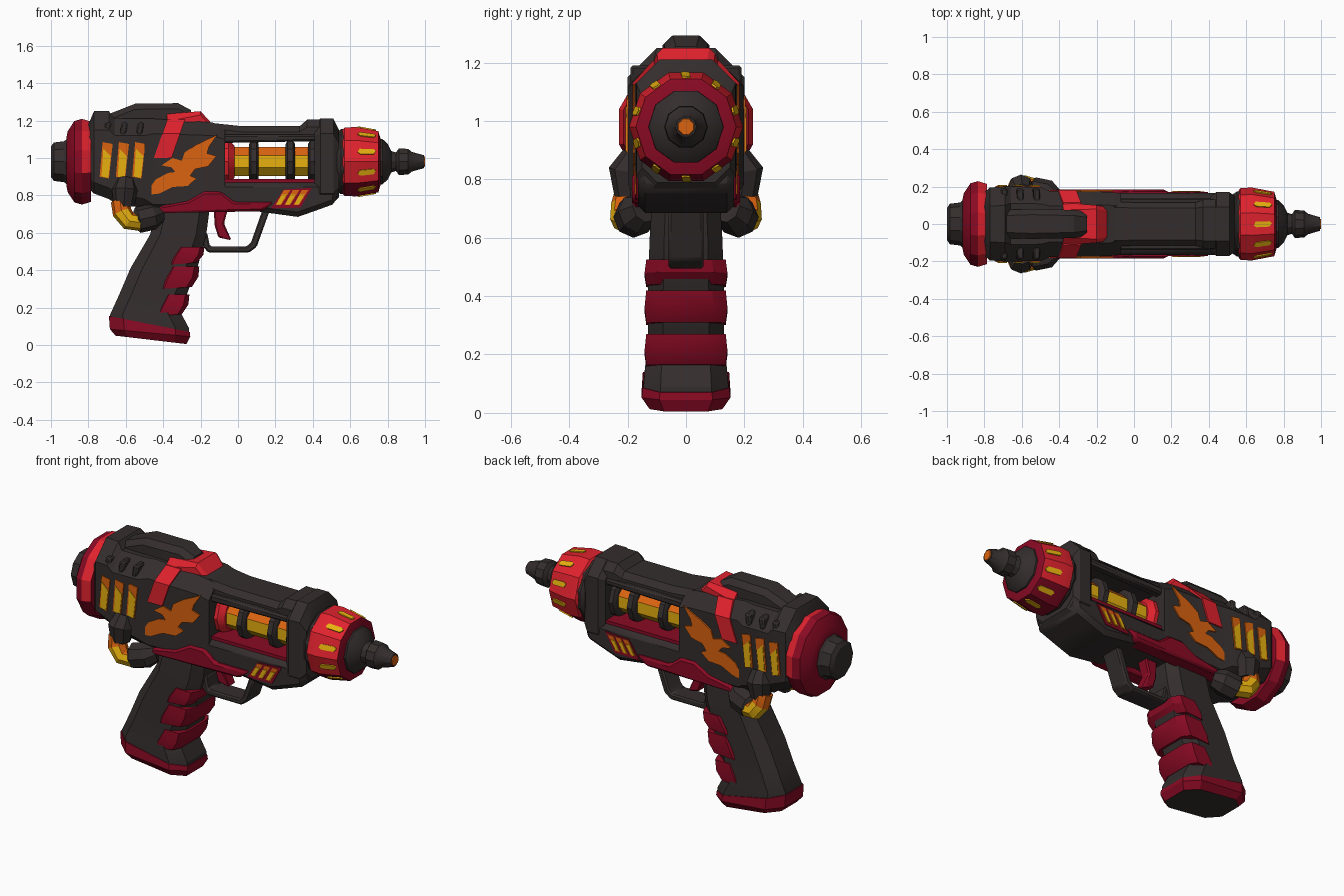
import bpy, bmesh, math
from mathutils import Vector

if "Cube" in bpy.data.objects:
    bpy.data.objects.remove(bpy.data.objects["Cube"])

COLOURS = {"charcoal": (0.034, 0.027, 0.026), "bright_red": (0.74, 0.016, 0.027),
           "crimson": (0.25, 0.003, 0.017), "orange": (0.70, 0.125, 0.005),
           "yellow": (0.84, 0.46, 0.005)}
NAMES = list(COLOURS)
MATS = []
for n, c in COLOURS.items():
    m = bpy.data.materials.new(n)
    m.diffuse_color = (*c, 1)
    m.use_nodes = True
    m.node_tree.nodes["Principled BSDF"].inputs["Base Color"].default_value = m.diffuse_color
    MATS.append(m)
AX = 0.98  # height of the barrel axis


def loft(name, rings, mat, rule=None, bevel=0):
    """Skin a list of closed rings and cap both ends; rule(centre, normal) may recolour faces."""
    bm = bmesh.new()
    vs = [[bm.verts.new(p) for p in r] for r in rings]
    n = len(vs[0])
    for a, b in zip(vs, vs[1:]):
        for i in range(n):
            bm.faces.new((a[i], a[(i + 1) % n], b[(i + 1) % n], b[i]))
    bm.faces.new(vs[0])
    bm.faces.new(vs[-1])
    bmesh.ops.recalc_face_normals(bm, faces=bm.faces)
    for f in bm.faces:
        f.normal_update()
        pick = rule(f.calc_center_median(), f.normal) if rule else None
        f.material_index = NAMES.index(pick or mat)
    me = bpy.data.meshes.new(name)
    bm.to_mesh(me)
    bm.free()
    for m in MATS:
        me.materials.append(m)
    ob = bpy.data.objects.new(name, me)
    bpy.context.collection.objects.link(ob)
    if bevel:
        mod = ob.modifiers.new("bevel", "BEVEL")
        mod.width, mod.segments, mod.limit_method = bevel, 1, "ANGLE"
    return ob


def revolve(name, prof, n, mat, rule=None, cy=0, cz=AX):
    def ring(x, r):
        return [(x, cy + r * math.sin(math.tau * (i + .5) / n), cz + r * math.cos(math.tau * (i + .5) / n))
                for i in range(n)]
    return loft(name, [ring(*p) for p in prof], mat, rule)


def prism(name, pts, y0, y1, mat, bevel=0):
    return loft(name, [[(x, y, z) for x, z in pts] for y in (y0, y1)], mat, None, bevel)


def both(name, pts, y0, y1, mat, bevel=0):
    for tag, s in (("right", -1), ("left", 1)):
        prism(f"{name}_{tag}", pts, s * y0, s * y1, mat, bevel)


def octagon(x, hw, zb, zt, ct, cb):
    half = [(hw - cb, zb), (hw, zb + cb), (hw, zt - ct), (hw - ct, zt)]
    return [(x, y, z) for y, z in half] + [(x, -y, z) for y, z in reversed(half)]


def tube(name, pts, radii, mat, n=8, rule=None):
    pts = [Vector(p) for p in pts]
    rings = []
    for i, p in enumerate(pts):
        t = (pts[min(i + 1, len(pts) - 1)] - pts[max(i - 1, 0)]).normalized()
        u = t.cross(Vector((0, 1, 0))).normalized()
        v = t.cross(u)
        rings.append([p + radii[i] * (u * math.cos(math.tau * k / n) + v * math.sin(math.tau * k / n))
                      for k in range(n)])
    return loft(name, rings, mat, rule)


# rear plug and red dome
revolve("rear_plug", [(-1, .085), (-.985, .108), (-.93, .115), (-.9, .14)], 10, "charcoal")
revolve("rear_dome", [(-.918, .13), (-.91, .17), (-.875, .225), (-.835, .237), (-.785, .222)], 12, "crimson",
        lambda c, n: "bright_red" if c.x > -.83 and n.x < .8 and n.z > -.3 else None)

# main body shell
loft("body_shell", [octagon(*s) for s in (
    (-.80, .17, .84, 1.18, .08, .06), (-.77, .195, .81, 1.25, .10, .06), (-.69, .20, .78, 1.25, .10, .06),
    (-.66, .20, .76, 1.21, .09, .06), (-.50, .198, .73, 1.21, .09, .05), (-.45, .176, .72, 1.21, .08, .03),
    (-.14, .172, .73, 1.19, .07, .03), (-.07, .165, .74, 1.17, .07, .03))], "charcoal")

# top sight hump with a red cradle
loft("top_hump", [octagon(*s) for s in (
    (-.69, .075, 1.15, 1.235, .03, .01), (-.55, .08, 1.15, 1.29, .03, .01),
    (-.32, .075, 1.15, 1.293, .03, .01), (-.25, .065, 1.15, 1.255, .03, .01))], "charcoal")
loft("red_top_cradle", [octagon(*s) for s in (
    (-.38, .115, 1.13, 1.235, .04, .01), (-.20, .10, 1.13, 1.25, .02, .01),
    (-.145, .09, 1.13, 1.19, .02, .01))], "bright_red")
band = [(.183, 1.0), (.183, 1.13), (.115, 1.205)]
band += [(-y, z) for y, z in reversed(band)]
loft("red_side_band", [[(x + .35 * (z - 1), y, z) for y, z in band] for x in (-.45, -.355)], "bright_red")

# glowing rear slots and ribs above them
for i in range(3):
    x = -.74 + i * .087
    outer = [(x, .90), (x + .05, .89), (x + .07, 1.075), (x + .016, 1.085)]
    inner = [(x + .010, .90), (x + .047, .895), (x + .06, 1.01), (x + .02, 1.05)]
    both(f"rear_slot_{i}", outer, .197, .2045, "orange")
    both(f"rear_slot_glow_{i}", inner, .20, .2075, "yellow")
    both(f"rear_rib_{i}", [(x + .02, 1.11), (x + .05, 1.11), (x + .065, 1.19), (x + .03, 1.19)],
         .12, .19, "charcoal", .008)

# flame decal
both("flame", [(-.50, .80), (-.44, .885), (-.375, .92), (-.335, .925), (-.355, .95), (-.41, .96), (-.35, 1.0),
               (-.30, .985), (-.285, 1.03), (-.225, 1.07), (-.11, 1.125), (-.155, 1.06), (-.165, 1.025),
               (-.115, 1.01), (-.16, .955), (-.23, .94), (-.255, .905), (-.22, .89), (-.27, .85),
               (-.35, .845), (-.42, .81)], .174, .1815, "orange")

# lower crimson trim on the body sides
both("lower_trim", [(-.45, .705), (-.41, .745), (-.27, .77), (-.18, .82), (-.09, .82), (-.02, .765),
                    (.19, .765), (.13, .715)], .09, .185, "crimson", .012)

# front frame around the window
loft("top_rail", [octagon(*s) for s in (
    (-.12, .12, 1.10, 1.185, .03, .01), (.02, .115, 1.10, 1.17, .03, .01), (.33, .115, 1.10, 1.17, .03, .01),
    (.37, .13, 1.09, 1.205, .04, .01), (.44, .13, 1.09, 1.205, .04, .01))], "charcoal")
prism("lower_frame", [(-.1, .74), (.10, .715), (.32, .685), (.42, .72), (.53, .76), (.53, .87), (-.1, .87)],
      -.165, .165, "charcoal", .025)
prism("window_floor", [(-.08, .86), (.42, .86), (.42, .888), (-.08, .888)], -.14, .14, "crimson")
loft("front_block", [octagon(*s) for s in (
    (.41, .145, .78, 1.19, .07, .04), (.44, .17, .76, 1.21, .08, .05), (.51, .17, .76, 1.21, .08, .05),
    (.54, .15, .79, 1.15, .07, .05))], "charcoal")
both("window_brace", [(-.1, 1.08), (.42, 1.09), (.42, 1.125), (-.1, 1.125)], .09, .14, "charcoal", .01)

# energy tube with dark rings
revolve("energy_tube", [(-.08, .084), (.42, .084)], 8, "yellow",
        lambda c, n: "orange" if n.z > .5 or n.z < -.9 else None)
revolve("tube_socket", [(-.09, .12), (-.05, .12), (-.02, .092)], 10, "bright_red")
for i, x in enumerate((.06, .255, .375)):
    revolve(f"tube_ring_{i}", [(x, .10), (x + .01, .117), (x + .04, .117), (x + .05, .10)], 10, "charcoal")

# front lower vents
both("vent_panel", [(.175, .73), (.245, .832), (.395, .84), (.335, .735)], .162, .1705, "crimson")
for i in range(3):
    x = .20 + i * .048
    both(f"vent_slot_{i}", [(x, .748), (x + .03, .748), (x + .08, .828), (x + .045, .828)],
         .168, .174, "orange")
    both(f"vent_glow_{i}", [(x + .006, .752), (x + .028, .752), (x + .06, .805), (x + .034, .805)],
         .170, .177, "yellow")

# muzzle collar, red ring with slots, nozzle
revolve("muzzle_collar", [(.53, .165), (.55, .18), (.575, .18)], 12, "charcoal")
revolve("muzzle_ring", [(.56, .18), (.57, .192), (.63, .195), (.75, .172), (.765, .12)], 10, "bright_red",
        lambda c, n: "crimson" if n.z < -.4 or n.x > .6 else None)
for i in range(10):
    a = math.tau * (i + 1) / 10
    k = math.cos(math.pi / 10)
    u, v = Vector((0, math.sin(a), math.cos(a))), Vector((0, math.cos(a), -math.sin(a)))
    rings = []
    for lift in (-.003, .006):
        rings.append([Vector((x, 0, AX)) + u * (k * (.195 - (x - .63) * .19) + lift) + v * w
                      for x, w in ((.64, -.008), (.655, -.018), (.725, -.014), (.737, .004), (.725, .015), (.65, .012))])
    loft(f"muzzle_slot_{i}", rings, "yellow")
revolve("nozzle", [(.75, .13), (.772, .128), (.80, .10), (.82, .06), (.845, .052), (.86, .075), (.91, .072),
                   (.93, .055), (.995, .036)], 10, "charcoal")
revolve("nozzle_tip", [(.99, .033), (1.0, .028)], 8, "orange")

# side pipes below the body
for tag, s in (("right", -1), ("left", 1)):
    tube(f"pipe_collar_{tag}", [(-.60, s * .17, .88), (-.605, s * .195, .83), (-.61, s * .19, .745)],
         [.05, .07, .055], "charcoal")
    tube(f"pipe_elbow_{tag}", [(-.63, s * .19, .77), (-.62, s * .205, .71), (-.585, s * .21, .665),
                               (-.52, s * .195, .655)], [.05, .052, .05, .045], "yellow",
         rule=lambda c, n: "orange" if c.z > .73 or n.z > .3 else None)
    tube(f"pipe_knob_{tag}", [(-.55, s * .18, .665), (-.535, s * .18, .668), (-.46, s * .165, .685),
                              (-.42, s * .14, .70)], [.05, .07, .07, .05], "charcoal")


# grip, built from sloping rings running back to front
def grip_ring(xb, zb, xf, zf, hw, half=((0, .55), (.18, 1), (.82, 1), (1, .6))):
    out = [(xb + (xf - xb) * t, hw * k, zb + (zf - zb) * t) for t, k in half]
    return out + [(x, -y, z) for x, y, z in reversed(out)]


loft("grip", [grip_ring(*r) for r in (
    (-.43, .76, -.15, .74, .115), (-.47, .59, -.17, .59, .125), (-.575, .41, -.215, .42, .13),
    (-.635, .27, -.27, .28, .13), (-.685, .16, -.31, .18, .138), (-.685, .12, -.262, .09, .145),
    (-.68, .10, -.262, .05, .145))], "charcoal")
loft("grip_cap", [grip_ring(*r) for r in (
    (-.69, .155, -.258, .07, .148), (-.685, .085, -.255, .045, .152), (-.655, .05, -.275, .005, .125))],
    "crimson", lambda c, n: "charcoal" if n.z < -.9 else None)
WRAP = ((0, .93), (.06, 1), (.82, 1), (1, .66))
for i, (xb, xf, z, h) in enumerate(((-.355, -.185, .44, .085), (-.40, -.212, .31, .11),
                                    (-.425, -.265, .165, .105))):
    loft(f"grip_stripe_{i}", [grip_ring(*r, WRAP) for r in (
        (xb - .005, z - .01, xf - .035, z, .136), (xb + .01, z + .3 * h, xf, z + .5 * h, .142),
        (xb + .05, z + h, xf + .005, z + h, .136))], "crimson")

# trigger and guard
prism("trigger", [(-.13, .74), (-.05, .74), (-.075, .65), (-.035, .56), (-.105, .575), (-.125, .64)],
      -.035, .035, "crimson", .008)
prism("trigger_guard", [(-.19, .53), (-.16, .495), (.06, .495), (.10, .525), (.17, .72), (.13, .72),
                        (.07, .55), (.05, .528), (-.15, .528), (-.165, .60), (-.19, .60)],
      -.06, .06, "charcoal", .008)

# keep crisp facets, soften shallow ones
bpy.ops.object.select_all(action="SELECT")
bpy.context.view_layer.objects.active = bpy.data.objects["body_shell"]
bpy.ops.object.shade_smooth_by_angle(angle=math.radians(28))
